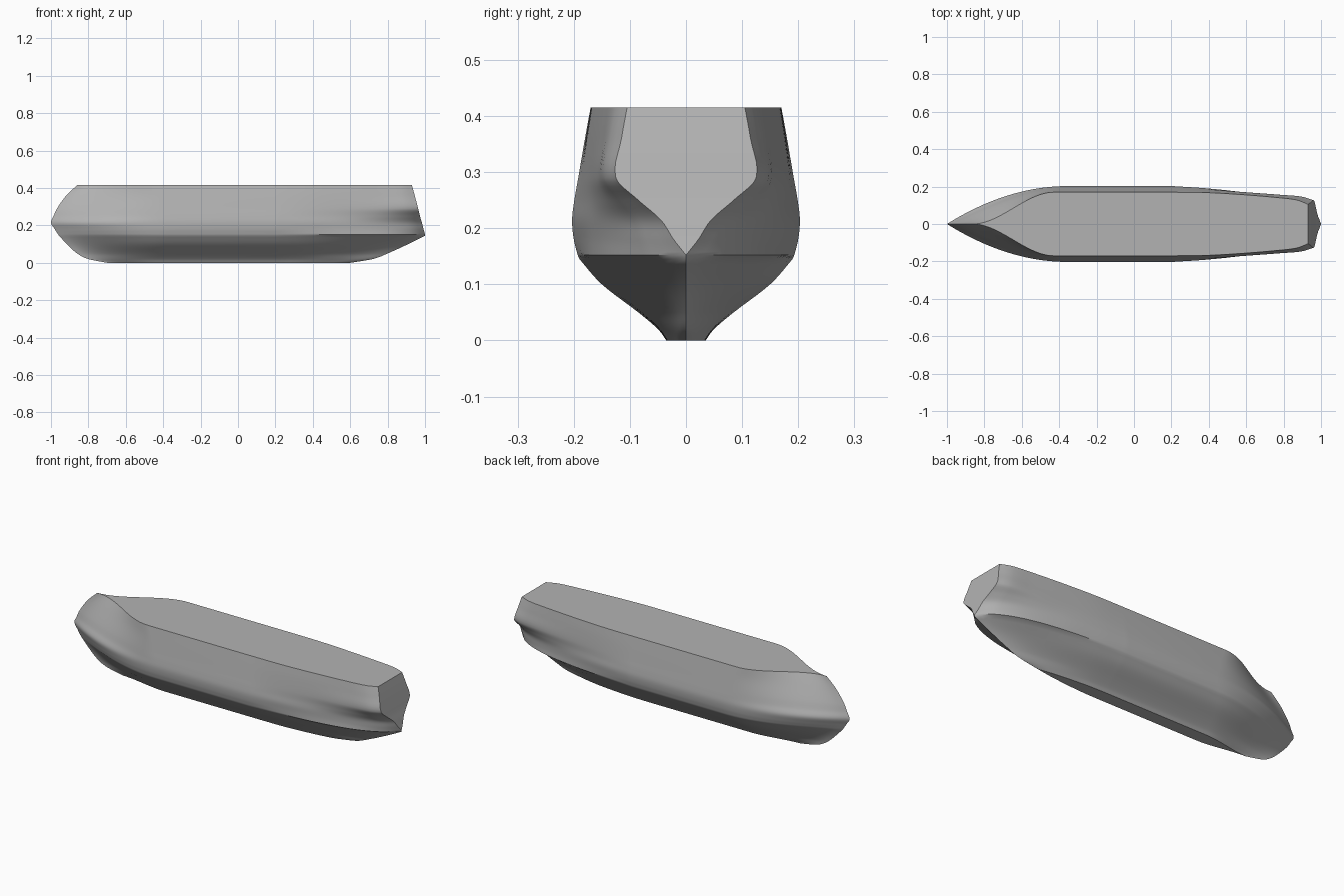
import bpy, bmesh, math

cube = bpy.data.objects.get("Cube")
if cube:
    bpy.data.objects.remove(cube, do_unlink=True)

MID, STEPS, BOW, STERN = 0.2, 5, 20, 30
RUN = [0, .25, .5, .75, .92, 1]     # stations along the after body

# Waterlines: height, stem x, shoulder x, hollowness of bow, stern x, half breadths along RUN
LOWER = [
    (0, -.70, -.42, .9, .60, (.035, .033, .026, .016, .006, 0)),
    (.02, -.80, -.42, .8, .72, (.05, .046, .036, .02, .008, 0)),
    (.05, -.86, -.41, .7, .80, (.085, .077, .058, .032, .012, 0)),
    (.10, -.915, -.39, .4, .91, (.15, .137, .11, .068, .026, 0)),
    (.145, -.957, -.37, .15, 1, (.19, .178, .153, .11, .05, 0)),
]
UPPER = [
    (.152, -.962, -.37, .12, 1, (.193, .184, .166, .126, .066, 0)),
    (.18, -.98, -.36, .05, .992, (.2, .187, .166, .127, .076, .022)),
    (.215, -1, -.35, 0, .983, (.203, .19, .168, .132, .088, .045)),
    (.25, -.986, -.36, .2, .973, (.199, .187, .169, .145, .116, .085)),
    (.29, -.968, -.38, .4, .963, (.192, .184, .171, .157, .145, .125)),
    (.36, -.918, -.40, .75, .945, (.18, .176, .165, .15, .137, .115)),
    (.415, -.86, -.43, 1, .93, (.17, .168, .158, .143, .128, .105)),
]


def spline(keys, vals, t):
    """Smooth curve through values at the given keys."""
    n = len(keys)
    i = max(k for k in range(n - 1) if k == 0 or keys[k] <= t)

    def slope(k):
        a, b = max(k - 1, 0), min(k + 1, n - 1)
        return (vals[b] - vals[a]) / (keys[b] - keys[a])
    h = keys[i + 1] - keys[i]
    u = (t - keys[i]) / h
    return ((1 + 2 * u) * (1 - u) ** 2 * vals[i] + u * (1 - u) ** 2 * h * slope(i)
            + u * u * (3 - 2 * u) * vals[i + 1] + u * u * (u - 1) * h * slope(i + 1))


def waterline(level):
    z, stem, shoulder, hollow, stern, widths = level
    line = []
    for i in range(BOW + 1):
        t = i / BOW
        full, wave = 1 - (1 - t) ** 2, t * t * (3 - 2 * t)
        line.append((stem + (shoulder - stem) * t, widths[0] * (full + (wave - full) * hollow), z))
    for i in range(STERN + 1):
        t = i / STERN
        line.append((MID + (stern - MID) * t, max(0, spline(RUN, widths, t)), z))
    return line


def band(levels):
    """Rows of points, with extra rows blended between the waterlines."""
    lines = [waterline(l) for l in levels]
    zs = [l[0] for l in levels]
    rows = []
    for k in range(len(zs) - 1):
        for s in range(STEPS):
            z = zs[k] + (zs[k + 1] - zs[k]) * s / STEPS
            rows.append([(spline(zs, [l[c][0] for l in lines], z),
                          max(0, spline(zs, [l[c][1] for l in lines], z)), z)
                         for c in range(len(lines[0]))])
    return rows + [lines[-1]]


low, high = band(LOWER), band(UPPER)
rows = low + high
columns = len(rows[0])

bm = bmesh.new()
port = [[bm.verts.new(p) for p in r] for r in rows]
star = [[bm.verts.new((p[0], -p[1], p[2])) for p in r] for r in rows]
ring = star + port[::-1]            # closed section, keel to deck and back

# Hull sides, deck and flat bottom
for a in range(len(ring)):
    b = (a + 1) % len(ring)
    for c in range(columns - 1):
        bm.faces.new((ring[a][c], ring[a][c + 1], ring[b][c + 1], ring[b][c]))
# Transom
for k in range(len(low), len(rows) - 1):
    bm.faces.new((star[k][-1], port[k][-1], port[k + 1][-1], star[k + 1][-1]))

bmesh.ops.remove_doubles(bm, verts=bm.verts, dist=0.0004)
bmesh.ops.dissolve_degenerate(bm, edges=bm.edges, dist=0.0001)
bmesh.ops.recalc_face_normals(bm, faces=bm.faces)
mesh = bpy.data.meshes.new("hull")
bm.to_mesh(mesh)
bm.free()

grey = bpy.data.materials.new("hull_grey")
grey.use_nodes = True
colour = (.45, .45, .45, 1)
grey.diffuse_color = colour
grey.node_tree.nodes["Principled BSDF"].inputs["Base Color"].default_value = colour
mesh.materials.append(grey)

hull = bpy.data.objects.new("hull", mesh)
bpy.context.collection.objects.link(hull)
bpy.context.view_layer.objects.active = hull
hull.select_set(True)
bpy.ops.object.shade_smooth_by_angle(angle=math.radians(35))
